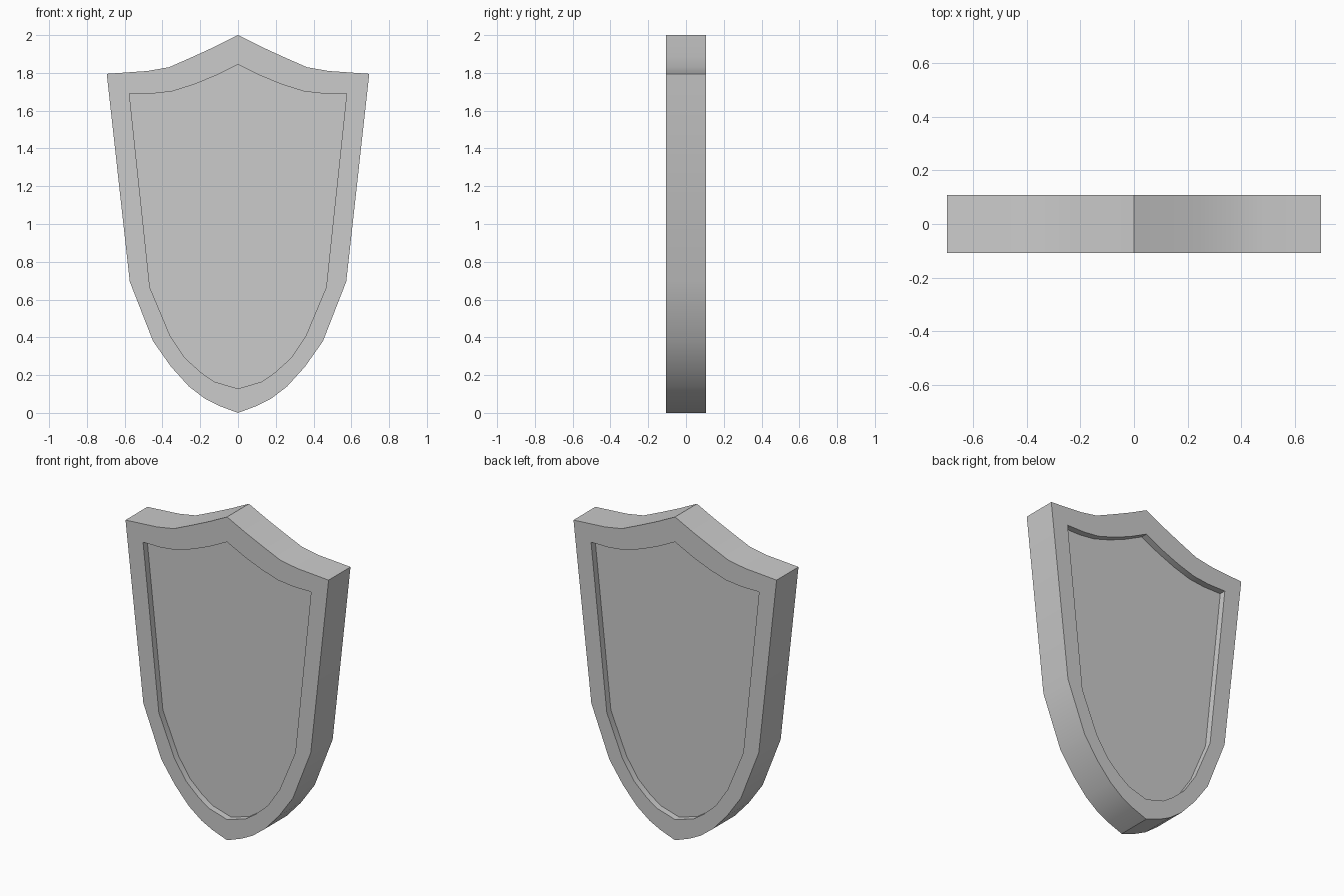
import bpy
import bmesh
import math

cube = bpy.data.objects.get("Cube")
if cube:
    bpy.data.objects.remove(cube, do_unlink=True)

HALF_DEPTH = 0.107
RECESS = 0.04

# Half outlines (x, z) from the top point down to the bottom point
RIM = [(0, 2), (0.12, 1.94), (0.24, 1.885), (0.365, 1.83), (0.48, 1.81),
       (0.695, 1.795), (0.573, 0.695), (0.45, 0.38), (0.355, 0.245),
       (0.26, 0.14), (0.175, 0.075), (0.1, 0.037), (0, 0)]
PANEL = [(0, 1.845), (0.12, 1.785), (0.235, 1.738), (0.35, 1.702),
         (0.455, 1.69), (0.575, 1.69), (0.467, 0.665), (0.36, 0.41),
         (0.28, 0.29), (0.195, 0.213), (0.125, 0.165), (0.06, 0.146),
         (0, 0.128)]


def make_material(name, color):
    mat = bpy.data.materials.new(name)
    mat.use_nodes = True
    mat.diffuse_color = color
    bsdf = next(n for n in mat.node_tree.nodes if n.type == "BSDF_PRINCIPLED")
    bsdf.inputs["Base Color"].default_value = color
    return mat


def ring(bm, half, y):
    """Closed, mirrored loop of vertices at depth y."""
    points = half + [(-x, z) for x, z in half[-2:0:-1]]
    return [bm.verts.new((x, y, z)) for x, z in points]


# Shield body: rim with a sunken panel on the front and the back
bm = bmesh.new()
floor = HALF_DEPTH - RECESS
rings = [ring(bm, half, y) for half, y in (
    (PANEL, -floor), (PANEL, -HALF_DEPTH), (RIM, -HALF_DEPTH),
    (RIM, HALF_DEPTH), (PANEL, HALF_DEPTH), (PANEL, floor))]
for a, b in zip(rings, rings[1:]):
    for i in range(len(a)):
        j = (i + 1) % len(a)
        bm.faces.new((a[i], a[j], b[j], b[i]))
bm.faces.new(rings[0])
bm.faces.new(rings[-1][::-1])
bmesh.ops.recalc_face_normals(bm, faces=bm.faces)

mesh = bpy.data.meshes.new("shield")
bm.to_mesh(mesh)
bm.free()
mesh.materials.append(make_material("light grey", (0.6, 0.6, 0.6, 1)))
shield = bpy.data.objects.new("shield", mesh)
bpy.context.collection.objects.link(shield)

# Smooth the curved sides, keep the corners sharp
bpy.ops.object.select_all(action="DESELECT")
shield.select_set(True)
bpy.context.view_layer.objects.active = shield
bpy.ops.object.shade_smooth_by_angle(angle=math.radians(30))
